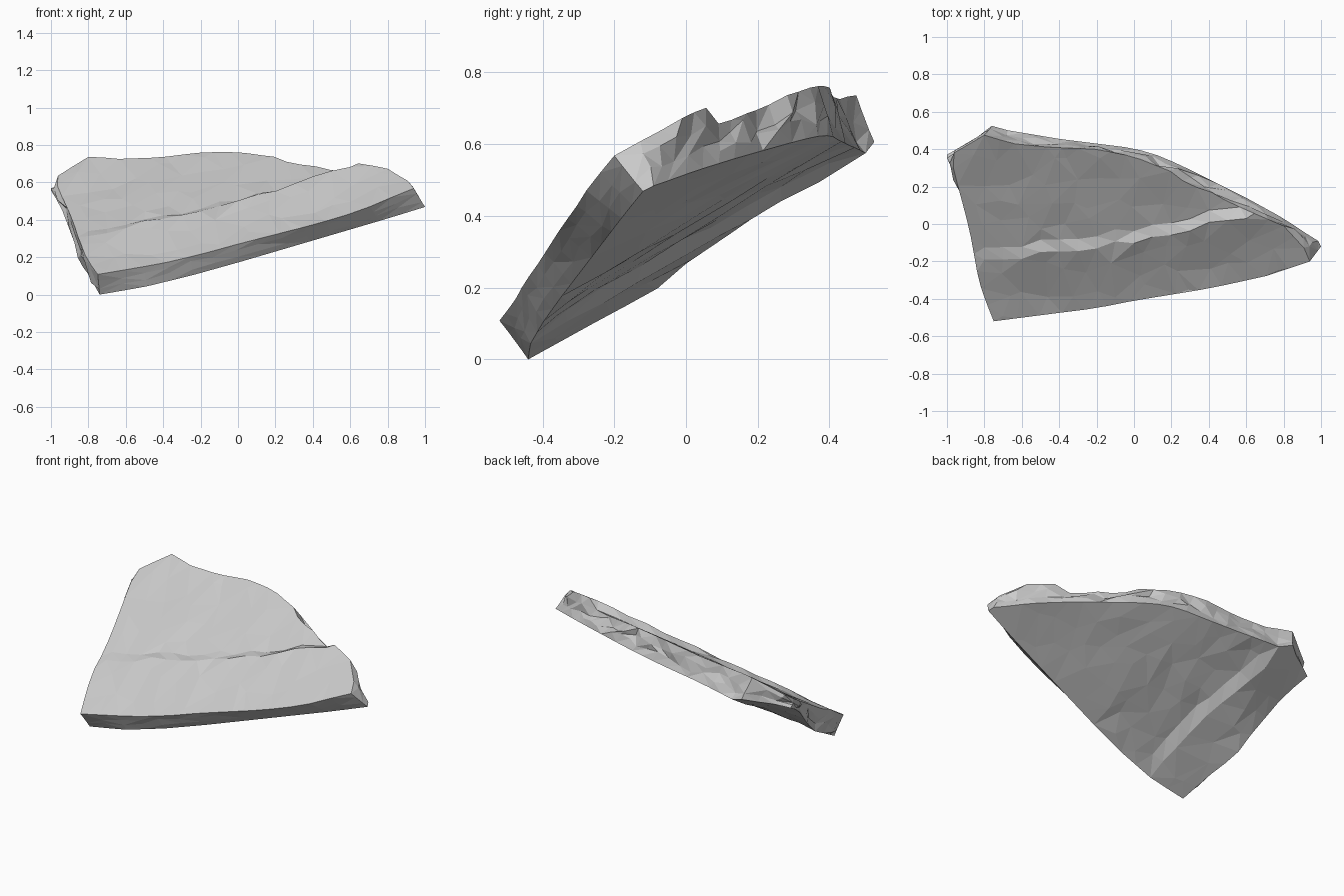
import bpy, bmesh, random
from mathutils import Vector
from mathutils.geometry import delaunay_2d_cdt

if "Cube" in bpy.data.objects:
    bpy.data.objects.remove(bpy.data.objects["Cube"])

random.seed(4)


def clamp(v):
    return max(0.0, min(1.0, v))


def resample(pts, n):
    """n points evenly spaced along a polyline, last point left out."""
    pts = [Vector(p) for p in pts]
    lens = [(b - a).length for a, b in zip(pts, pts[1:])]
    out = []
    for i in range(n):
        d, k = sum(lens) * i / n, 0
        while d > lens[k] and k < len(lens) - 1:
            d -= lens[k]
            k += 1
        out.append(pts[k].lerp(pts[k + 1], d / lens[k]))
    return out


def ring(sides):
    return [p for side, n in zip(sides, (14, 3, 20, 12)) for p in resample(side, n)]


# Outlines seen from above: front, right, back and left edges
top_sides = [
    [(-.75, -.52), (-.4, -.475), (-.2, -.45), (0, -.41), (.4, -.345), (.7, -.28), (.94, -.2)],
    [(.94, -.2), (.92, -.14), (.8, -.01)],
    [(.8, -.01), (.68, .04), (.5, .12), (.38, .19), (.3, .2), (.2, .28), (0, .36),
     (-.2, .4), (-.45, .41), (-.65, .43), (-.8, .475)],
    [(-.8, .475), (-.98, .37), (-.96, .27), (-.9, .05), (-.87, -.08), (-.84, -.25), (-.81, -.37), (-.75, -.52)]]
bottom_sides = [
    [(-.74, -.44), (-.5, -.435), (-.25, -.4), (0, -.35), (.4, -.26), (.8, -.17), (1, -.12)],
    [(1, -.12), (1, -.1), (.92, -.05)],
    [(.92, -.05), (.8, .03), (.6, .14), (.3, .29), (.15, .36), (0, .405), (-.4, .455), (-.7, .505), (-.76, .525)],
    [(-.76, .525), (-.83, .47), (-1, .37), (-.93, .17), (-.87, 0), (-.85, -.12), (-.8, -.24), (-.74, -.44)]]


def ridge_y(x):
    return -.21 + .14 * (x + .85) + .08 * max(0, x) + .012 * ((int(x * 50) % 3) - 1)


def top_z(x, y):
    z = .1 + .155 * (x + .75) + .619 * (y + .52)
    d = y - ridge_y(x)
    right = clamp((x + .8) / 1.4)
    if d < .01:                                    # raised front shelf
        z += (.012 + .01 * right) * clamp(1 + d / .2)
        z -= .022 * clamp(-d / .25) * clamp((x + .75) * 3) * clamp((.9 - x) * 3)
    else:                                          # worn area behind the ledge
        z -= (.005 + .03 * right) * clamp(d / .06) * clamp(1.3 - d / .45)
    return z + .02 * clamp((-x - .4) * 3) * clamp((y - .25) * 5) * clamp((x + 1) * 6)


def step_x(y):
    return -.53 - .33 * (y + .08) if y > -.08 else -.53 - .15 * (y + .08)


def bottom_z(x, y):
    z = .159 * (x + .74) + .6 * (y + .44) - .008
    z += min(.11, max(0, -.68 - x) * .38) * clamp((y + .08) / .25)
    # recess right of the left rim, fading towards the edges and the tip
    d = x - step_x(y)
    fade = clamp((y + .41 - .2 * (x + .4)) / .12) * clamp((.5 - y) / .12)
    return z + .03 * clamp(d / .07) * clamp(1 - (d - .07) / .45) * fade


def surface(bm, outline, extra, height, rough):
    """Triangulated rock face filling an outline."""
    pts = list(outline)
    for i in range(17):
        for j in range(9):
            p = Vector((-.94 + .12 * i + random.uniform(-.04, .04), -.48 + .12 * j + random.uniform(-.04, .04)))
            if min((p - q).length for q in outline + extra) > .05:
                pts.append(p)
    pts += extra
    co, _, faces, orig, _, _ = delaunay_2d_cdt(pts, [], [list(range(len(outline)))], 1, 1e-5)
    verts = {}
    for f in faces:
        for i in f:
            if i not in verts:
                edge = any(k < len(outline) for k in orig[i])
                n = 0 if edge else random.uniform(-rough, rough)
                verts[i] = bm.verts.new((*co[i], height(*co[i]) + n))
        bm.faces.new([verts[i] for i in f])


bm = bmesh.new()
top, bottom = ring(top_sides), ring(bottom_sides)

# Upper face with ledge, and lower face with its stepped left rim
xs = [-.8 + .1 * i for i in range(15)]
ledge = [Vector((x, ridge_y(x) + o)) for x in xs for o in (0, .065)]
ys = [-.32 + .1 * i for i in range(8)]
rim = [Vector((step_x(y) + o, y + random.uniform(-.02, .02))) for y in ys for o in (0, .07)]
surface(bm, top, ledge, top_z, .005)
surface(bm, bottom, rim, bottom_z, .006)

# Broken edge all round: three rows joined into triangles
rows = [[Vector((*p, top_z(*p))) for p in top], [], [], [Vector((*p, bottom_z(*p))) for p in bottom]]
for k in (1, 2):
    for i, (a, b) in enumerate(zip(rows[0], rows[3])):
        p = a.lerp(b, k / 3 + random.uniform(-.08, .08))
        r = .004 if i < 15 else .016
        out = Vector((p.x * .3, p.y, 0)).normalized() if i < 37 else Vector((-1, 0, 0))
        if i > 14:
            p += out * random.uniform(-r, r)
        rows[k].append(p + Vector((0, 0, random.uniform(-r, r))))
grid = [[bm.verts.new(p) for p in row] for row in rows]
n = len(top)
for ra, rb in zip(grid, grid[1:]):
    for i in range(n):
        a, b, c, d = ra[i], ra[(i + 1) % n], rb[(i + 1) % n], rb[i]
        for f in (((a, b, c), (a, c, d)) if random.random() < .5 else ((a, b, d), (b, c, d))):
            bm.faces.new(f)

bmesh.ops.remove_doubles(bm, verts=bm.verts, dist=1e-4)
bmesh.ops.recalc_face_normals(bm, faces=bm.faces)
low = min(v.co.z for v in bm.verts)
bmesh.ops.translate(bm, verts=bm.verts, vec=(0, 0, -low))

mesh = bpy.data.meshes.new("rock_slab")
bm.to_mesh(mesh)
bm.free()
bpy.context.collection.objects.link(bpy.data.objects.new("rock_slab", mesh))
